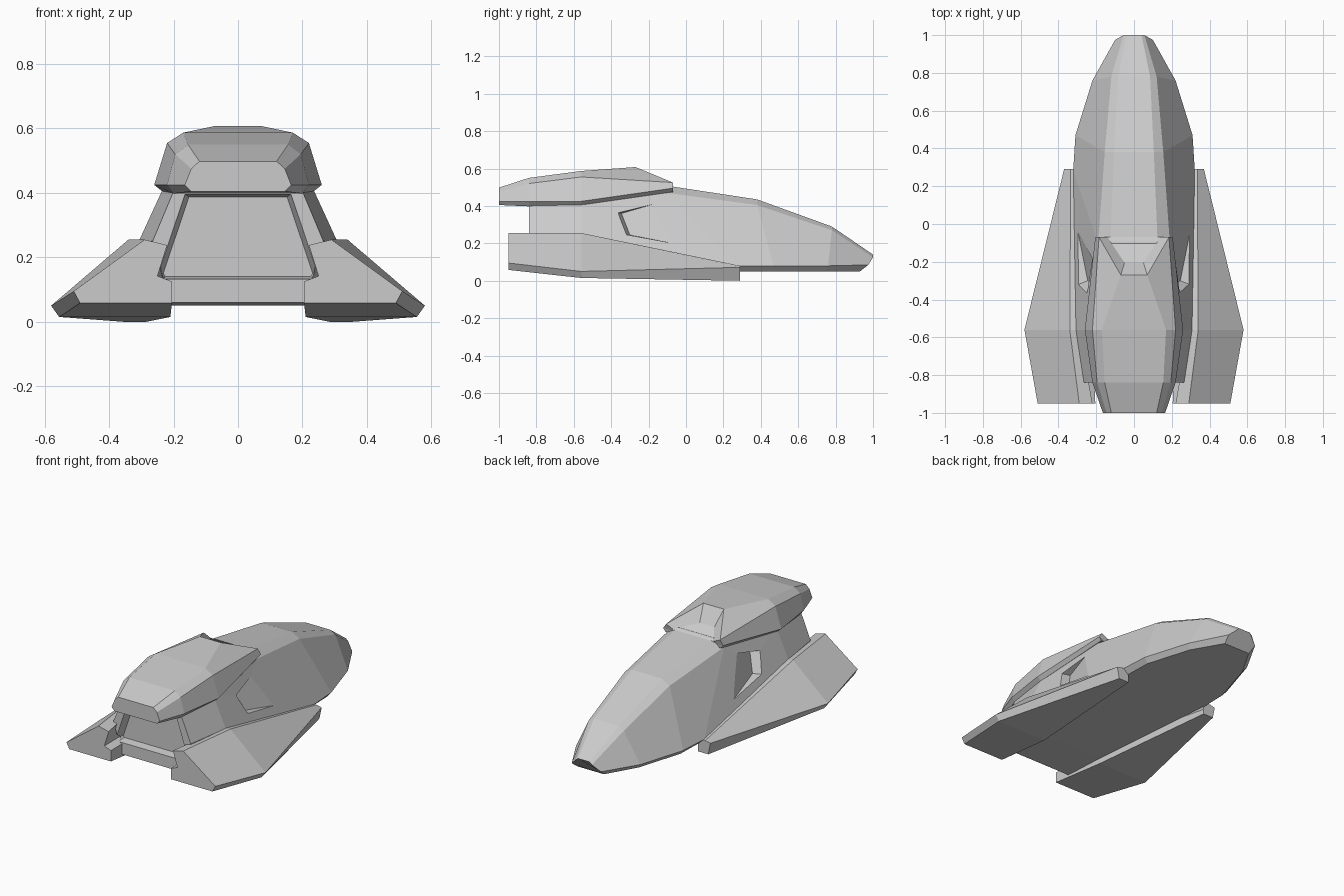
import bpy, bmesh

if "Cube" in bpy.data.objects:
    bpy.data.objects.remove(bpy.data.objects["Cube"])


def loft(name, rings):
    """Skin a closed solid through rings with equal point counts."""
    bm = bmesh.new()
    vs = [[bm.verts.new(p) for p in ring] for ring in rings]
    n = len(rings[0])
    for a, b in zip(vs, vs[1:]):
        for i in range(n):
            j = (i + 1) % n
            bm.faces.new((a[i], a[j], b[j], b[i]))
    bm.faces.new(vs[0])
    bm.faces.new(vs[-1])
    bmesh.ops.recalc_face_normals(bm, faces=bm.faces)
    me = bpy.data.meshes.new(name)
    bm.to_mesh(me)
    bm.free()
    ob = bpy.data.objects.new(name, me)
    bpy.context.collection.objects.link(ob)
    return ob


def mirrored(half):
    return half + [(-x, y, z) for x, y, z in reversed(half)]


def flip(ring, s):
    return [(x * s, y, z) for x, y, z in ring]


def at(y, pts):
    return [(x, y, z) for x, z in pts]


def cut(target, cutter):
    m = target.modifiers.new("cut", 'BOOLEAN')
    m.operation, m.solver, m.object = 'DIFFERENCE', 'EXACT', cutter
    bpy.context.view_layer.objects.active = target
    bpy.ops.object.modifier_apply(modifier=m.name)
    bpy.data.objects.remove(cutter)


# Main hull: roof edge, shoulder, side, bottom edge for each station
hull = loft("hull", [mirrored(r) for r in [
    at(-0.84, [(.12, .42), (.20, .405), (.265, .25), (.205, .06)]),
    at(-0.56, [(.15, .46), (.225, .43), (.308, .25), (.22, .05)]),
    [(.125, -.1, .508), (.19, -.1, .47), (.322, .28, .08), (.29, .28, .05)],
    [(.105, .38, .435), (.155, .38, .405), (.31, .47, .08), (.285, .46, .05)],
    [(.085, .78, .29), (.12, .78, .27), (.22, .76, .08), (.2, .74, .05)],
    [(.04, 1, .14), (.055, 1, .125), (.1, .975, .085), (.09, .93, .05)],
]])

# Recessed panel in the end of the hull
cut(hull, loft("panel_cutter", [
    mirrored(at(-0.86, [(.17, .398), (.253, .15), (.235, .13)])),
    mirrored(at(-0.79, [(.152, .388), (.232, .15), (.225, .14)])),
]))

# Side intakes: wedges that deepen toward -y
for s in (1, -1):
    cut(hull, loft("intake_cutter", [
        flip([(.195, -.345, .36), (.42, -.43, .375), (.218, -.18, .408)], s),
        flip([(.245, -.30, .245), (.42, -.37, .25), (.297, -.04, .195)], s),
    ]))

# Upper pod with a notched windscreen end
loft("upper_pod", [mirrored(r) for r in [
    at(-1.0, [(.12, .498), (.145, .475), (.165, .425), (.145, .405)]),
    at(-0.84, [(.155, .55), (.195, .52), (.22, .425), (.2, .398)]),
    at(-0.56, [(.17, .587), (.22, .555), (.26, .425), (.235, .405)]),
    [(.07, -.27, .608), (.185, -.07, .525), (.205, -.07, .495), (.19, -.07, .475)],
    [(.05, -.205, .516), (.14, -.07, .505), (.15, -.08, .49), (.15, -.09, .46)],
]])

# Side wings
wing = [
    at(-.95, [(.22, .238), (.29, .255), (.51, .095), (.49, .058),
              (.205, .058), (.205, .125), (.25, .142)]),
    at(-.56, [(.29, .25), (.34, .255), (.58, .05), (.555, .015),
              (.21, .015), (.21, .125), (.25, .142)]),
    at(.29, [(.305, .08), (.335, .08), (.37, .072), (.355, 0),
             (.285, 0), (.285, .03), (.285, .06)]),
]
for s, side in ((1, "right"), (-1, "left")):
    loft(side + "_wing", [flip(r, s) for r in wing])
